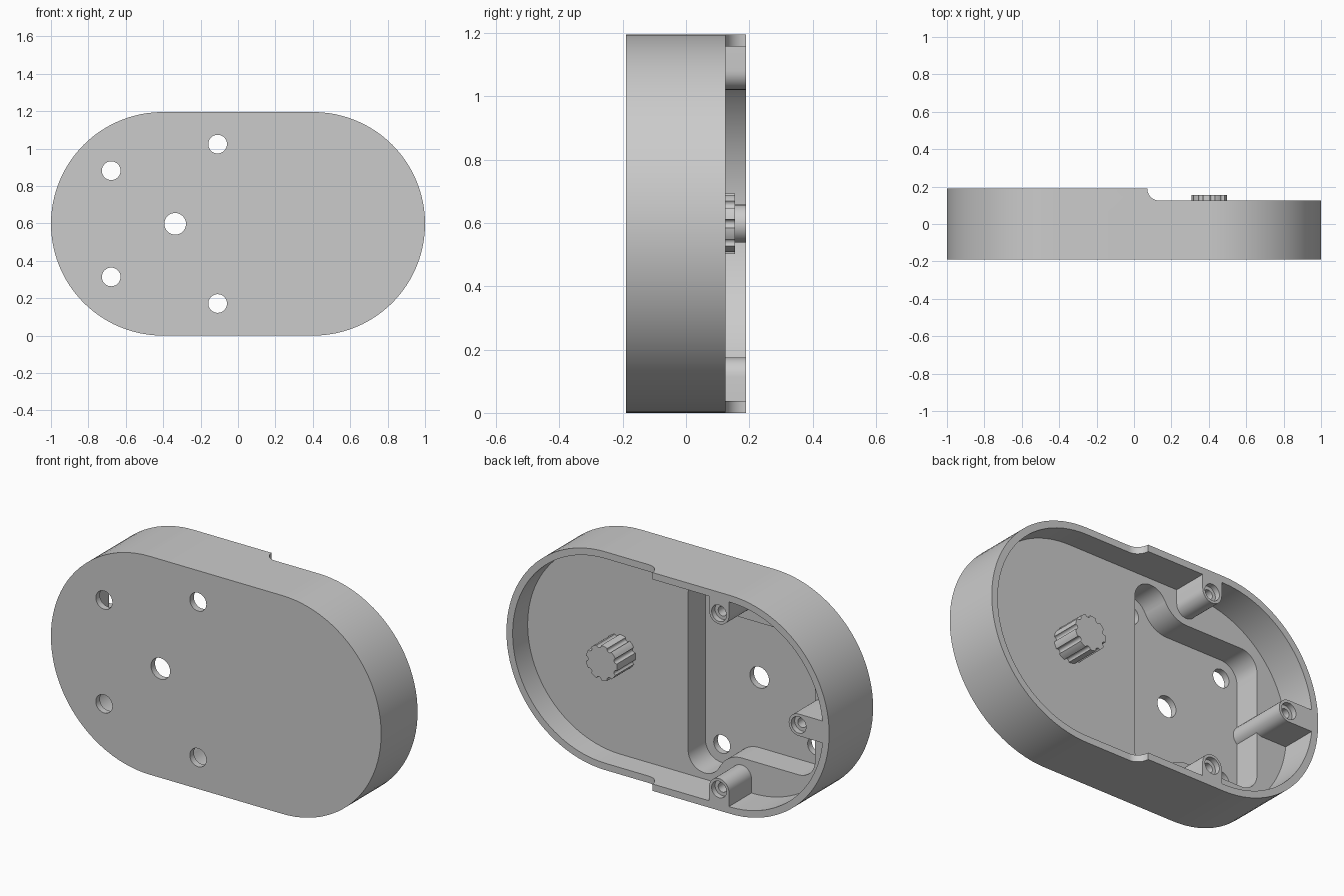
import bpy, bmesh
from math import cos, sin, radians, pi

cube = bpy.data.objects.get("Cube")
if cube:
    bpy.data.objects.remove(cube, do_unlink=True)

grey = bpy.data.materials.new("light_grey")
grey.use_nodes = True
grey.diffuse_color = (0.6, 0.6, 0.6, 1)
grey.node_tree.nodes["Principled BSDF"].inputs["Base Color"].default_value = (0.6, 0.6, 0.6, 1)

MID = 0.5975                   # height of the long axis
BACK, FRONT = 0.19, -0.19      # rim and outer face
FLOOR, POCKET = -0.005, -0.155  # inner floor levels


def arc(cx, cz, r, a0, a1, n=16):
    return [(cx + r * cos(radians(a0 + (a1 - a0) * i / n)),
             cz + r * sin(radians(a0 + (a1 - a0) * i / n))) for i in range(n + 1)]


def stadium(r, cx=0.4025):
    return arc(cx, MID, r, -90, 90, 48) + arc(-cx, MID, r, 90, 270, 48)


def flip(pts):
    """Mirror an outline about the long axis."""
    return [(x, 2 * MID - z) for x, z in reversed(pts)]


def prism(name, pts, lo, hi, along="y"):
    """Extrude a closed outline along y (outline in x, z) or z (outline in x, y)."""
    place = (lambda a, b, t: (a, t, b)) if along == "y" else (lambda a, b, t: (a, b, t))
    bm = bmesh.new()
    face = bm.faces.new([bm.verts.new(place(a, b, lo)) for a, b in pts])
    new = bmesh.ops.extrude_face_region(bm, geom=[face])["geom"]
    shift = place(0, 0, hi - lo)
    bmesh.ops.translate(bm, vec=shift, verts=[v for v in new if isinstance(v, bmesh.types.BMVert)])
    bmesh.ops.recalc_face_normals(bm, faces=bm.faces)
    mesh = bpy.data.meshes.new(name)
    bm.to_mesh(mesh)
    bm.free()
    mesh.materials.append(grey)
    obj = bpy.data.objects.new(name, mesh)
    bpy.context.collection.objects.link(obj)
    return obj


def disc(name, x, z, r, lo, hi):
    return prism(name, arc(x, z, r, 0, 348.75, 31), lo, hi)


def activate(obj):
    bpy.ops.object.select_all(action="DESELECT")
    obj.select_set(True)
    bpy.context.view_layer.objects.active = obj


def combine(obj, tool, operation="DIFFERENCE"):
    activate(obj)
    mod = obj.modifiers.new("combine", "BOOLEAN")
    mod.operation, mod.solver, mod.object = operation, "EXACT", tool
    bpy.ops.object.modifier_apply(modifier=mod.name)
    bpy.data.objects.remove(tool, do_unlink=True)


# Outer shell
shell = prism("housing_shell", stadium(MID), FRONT, BACK)

# Inner hollow with a deeper pocket whose outline follows the plate holes
hollow = prism("hollow_cutter", stadium(0.56), FLOOR, 0.4)
INNER, OUTER = (-0.109, 0.426), (-0.678, 0.284)   # plate holes: x, offset from the axis
upper = (arc(INNER[0], MID + INNER[1], 0.1, 0, 155)
         + arc(-0.336, MID + OUTER[1] + 0.25, 0.15, -25, -90)
         + arc(OUTER[0], MID + OUTER[1], 0.1, 90, 180))
combine(hollow, prism("pocket_cutter", upper + flip(upper), POCKET, 0.1), "UNION")

# Screw bosses stay standing inside the hollow
R = 0.06
BOSS_X, BOSS_Z, END_X = -0.333, 1.08, -0.815
top = arc(BOSS_X, BOSS_Z, R, 180, 360) + [(BOSS_X + R, 1.3), (BOSS_X - R, 1.3)]
end = arc(END_X, MID, R, -90, 90) + [(-1.1, MID + R), (-1.1, MID - R)]
for outline in (top, flip(top), end):
    combine(hollow, prism("boss_keep", outline, -0.3, 0.5))
combine(shell, hollow)

# Lowered rim on one half, with a rounded step
step = arc(0.136, BACK, 0.065, 180, 270) + [(1.2, 0.125), (1.2, 0.4), (0.071, 0.4)]
combine(shell, prism("rim_cutter", step, -0.1, 1.3, "z"))

# Counterbored blind screw holes
for x, z in ((BOSS_X, BOSS_Z), (BOSS_X, 2 * MID - BOSS_Z), (END_X, MID)):
    combine(shell, disc("counterbore", x, z, 0.045, 0.16, 0.3))
    combine(shell, disc("screw_hole", x, z, 0.026, 0.0, 0.2))

# Through holes in the plate
combine(shell, disc("centre_hole", -0.336, MID, 0.058, -0.3, -0.05))
for x, dz in (INNER, OUTER):
    for side in (1, -1):
        combine(shell, disc("plate_hole", x, MID + side * dz, 0.05, -0.3, -0.05))

# Fluted knob: nine wide lobes divided by narrow rounded grooves
KNOB_X, KNOB_R, LOBES = 0.403, 0.095, 9
outline = []
for i in range(LOBES):
    a = 360 / LOBES * i
    groove = radians(a)
    outline += arc(KNOB_X + KNOB_R * cos(groove), MID + KNOB_R * sin(groove), 0.014,
                   a + 266, a + 94, 8)
    outline += arc(KNOB_X, MID, KNOB_R, a + 10, a + 30, 4)
knob = prism("fluted_knob", outline, FLOOR - 0.02, 0.155)

for obj in (shell, knob):
    activate(obj)
    bpy.ops.object.shade_smooth_by_angle(angle=pi / 6)
